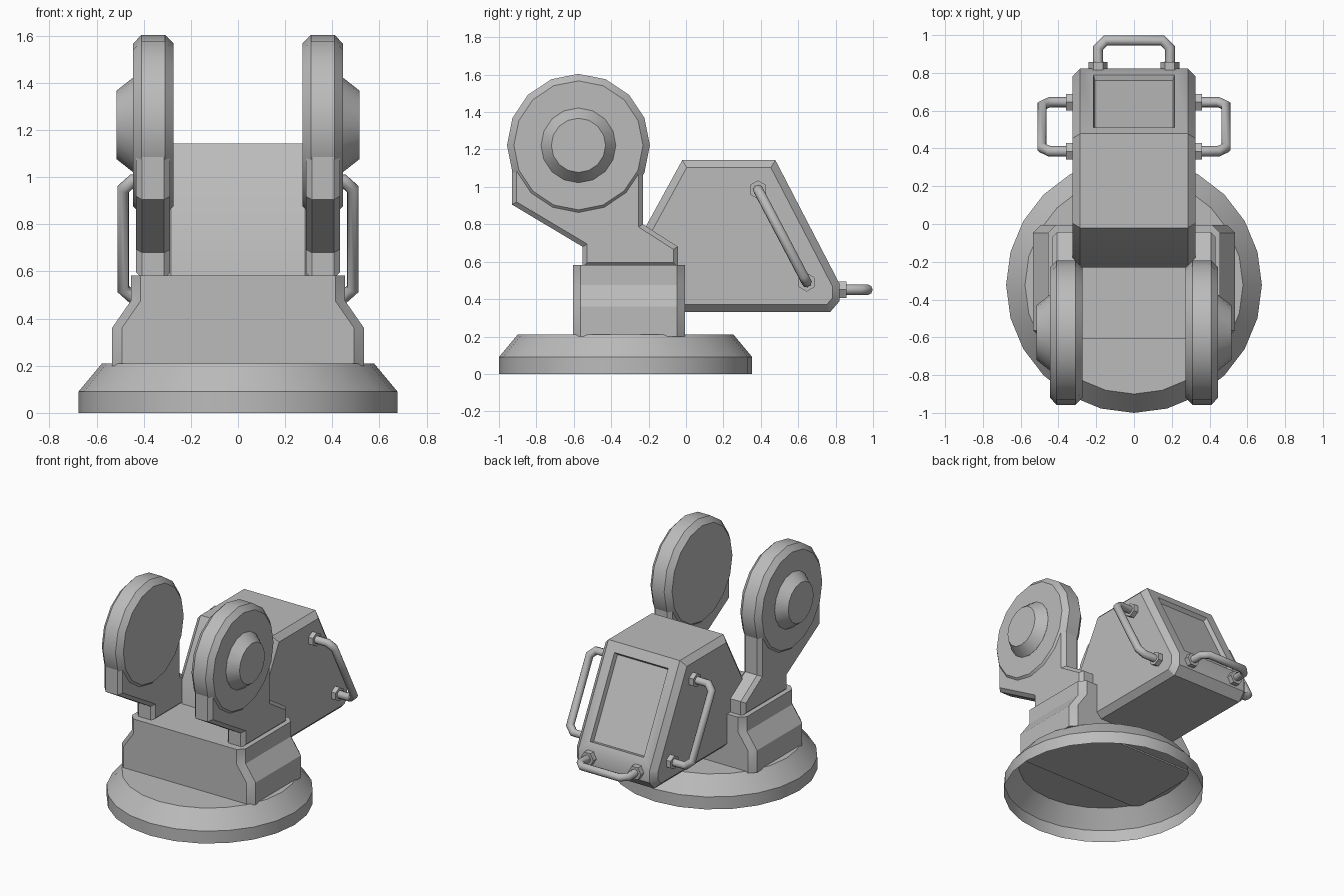
import bpy, bmesh, math
from mathutils import Vector, Matrix

if "Cube" in bpy.data.objects:
    bpy.data.objects.remove(bpy.data.objects["Cube"], do_unlink=True)

grey = bpy.data.materials.new("plain grey")
grey.use_nodes = True
grey.diffuse_color = (0.5, 0.5, 0.5, 1)
grey.node_tree.nodes["Principled BSDF"].inputs["Base Color"].default_value = (0.5, 0.5, 0.5, 1)


def finish(name, bm):
    """Turn a bmesh into a shaded object."""
    bmesh.ops.recalc_face_normals(bm, faces=bm.faces)
    mesh = bpy.data.meshes.new(name)
    bm.to_mesh(mesh)
    bm.free()
    mesh.materials.append(grey)
    obj = bpy.data.objects.new(name, mesh)
    bpy.context.collection.objects.link(obj)
    bpy.ops.object.select_all(action='DESELECT')
    obj.select_set(True)
    bpy.context.view_layer.objects.active = obj
    bpy.ops.object.shade_smooth_by_angle(angle=math.radians(30))
    return obj


def loft(name, rings, cap_start=True):
    """Skin a stack of equal-length point rings."""
    bm = bmesh.new()
    rows = [[bm.verts.new(p) for p in ring] for ring in rings]
    n = len(rows[0])
    for a, b in zip(rows, rows[1:]):
        for i in range(n):
            j = (i + 1) % n
            bm.faces.new((a[i], a[j], b[j], b[i]))
    if cap_start:
        bm.faces.new(rows[0])
    bm.faces.new(rows[-1])
    return finish(name, bm)


def lathe(name, profile, sides, origin, axis, cap_start=True):
    """Turn (radius, distance) pairs round an axis."""
    rot = Vector((0, 0, 1)).rotation_difference(Vector(axis)).to_matrix()
    rings = []
    for r, d in profile:
        ring = []
        for i in range(sides):
            a = math.tau * i / sides
            ring.append(Vector(origin) + rot @ Vector((r * math.cos(a), r * math.sin(a), d)))
        rings.append(ring)
    return loft(name, rings, cap_start)


def prism(x0, x1, outline, chamfer):
    """Extrude a y-z outline along x and chamfer both side outlines."""
    bm = bmesh.new()
    face = bm.faces.new([bm.verts.new((x0, y, z)) for y, z in outline])
    ext = bmesh.ops.extrude_face_region(bm, geom=[face])
    moved = [v for v in ext["geom"] if isinstance(v, bmesh.types.BMVert)]
    bmesh.ops.translate(bm, verts=moved, vec=(x1 - x0, 0, 0))
    bmesh.ops.recalc_face_normals(bm, faces=bm.faces)
    rim = [e for e in bm.edges if abs(e.verts[0].co.x - e.verts[1].co.x) < 1e-5]
    bmesh.ops.bevel(bm, geom=rim, offset=chamfer, segments=1, affect='EDGES')
    bm.normal_update()
    return bm


def handle(name, start, end, out, reach):
    """Bent tube with a hexagonal collar at each foot."""
    start, end, out = Vector(start), Vector(end), Vector(out)
    along = (end - start).normalized() * 0.04
    top, knee = out * reach, out * (reach - 0.04)
    path = [start, start + knee, start + along + top,
            end - along + top, end + knee, end]
    curve = bpy.data.curves.new(name, 'CURVE')
    curve.dimensions = '3D'
    curve.bevel_depth = 0.028
    curve.bevel_resolution = 2
    spline = curve.splines.new('POLY')
    spline.points.add(len(path) - 1)
    for point, co in zip(spline.points, path):
        point.co = (*co, 1)
    curve.materials.append(grey)
    obj = bpy.data.objects.new(name, curve)
    bpy.context.collection.objects.link(obj)
    bpy.ops.object.select_all(action='DESELECT')
    obj.select_set(True)
    bpy.context.view_layer.objects.active = obj
    bpy.ops.object.convert(target='MESH')
    for foot in (start, end):
        lathe(name + "_collar", [(0.05, -0.02), (0.05, 0.035)], 6, foot, out)


# Round base, open underneath
lathe("base", [(0.677, 0), (0.677, 0.09), (0.577, 0.21)], 24, (0, -0.323, 0), (0, 0, 1), False)

# Pedestal with chamfered corners and narrowing shoulders
rings = []
for hx, z in ((0.535, 0.2), (0.535, 0.36), (0.455, 0.475), (0.455, 0.583)):
    hy, c = 0.3, 0.042
    quarter = [(hx, hy - c), (hx - c, hy)]
    half = quarter + [(-x, y) for x, y in reversed(quarter)]
    rings.append([(x, y - 0.305, z) for x, y in half + [(-x, -y) for x, y in half]])
loft("pedestal", rings)

# Housing with a recessed panel in its sloping back
body = prism(-0.325, 0.325, [(-0.02, 1.143), (0.478, 1.143), (0.822, 0.48), (0.822, 0.39),
                             (0.77, 0.33), (-0.23, 0.33), (-0.23, 0.76)], 0.04)
slope = max((f for f in body.faces if abs(f.normal.x) < 0.1 and f.normal.y > 0.6 and f.normal.z > 0.2),
            key=lambda f: f.calc_area())
bmesh.ops.inset_region(body, faces=[slope], thickness=0.1)
bmesh.ops.inset_region(body, faces=[slope], thickness=0.012, depth=-0.03)
finish("housing", body)

# Paired arms, discs, hubs and side handles
for side, label in ((1, "left"), (-1, "right")):
    arm = prism(side * 0.288, side * 0.432,
                [(-0.93, 1.22), (-0.93, 0.905), (-0.553, 0.68), (-0.553, 0.57), (-0.043, 0.57),
                 (-0.043, 0.68), (-0.23, 0.8), (-0.23, 1.22)], 0.025)
    finish(label + "_arm", arm)
    centre, axis = (0, -0.575, 1.222), (side, 0, 0)
    lathe(label + "_disc", [(0.345, 0.273), (0.382, 0.31), (0.382, 0.41), (0.345, 0.445)],
          16, centre, axis)
    lathe(label + "_hub", [(0.2, 0.44), (0.2, 0.446), (0.145, 0.516)], 16, centre, axis)
    handle(label + "_side_handle", (side * 0.325, 0.385, 0.985), (side * 0.325, 0.645, 0.49),
           (side, 0, 0), 0.162)

# Rear handle
handle("rear_handle", (-0.19, 0.822, 0.45), (0.19, 0.822, 0.45), (0, 1, 0), 0.15)
